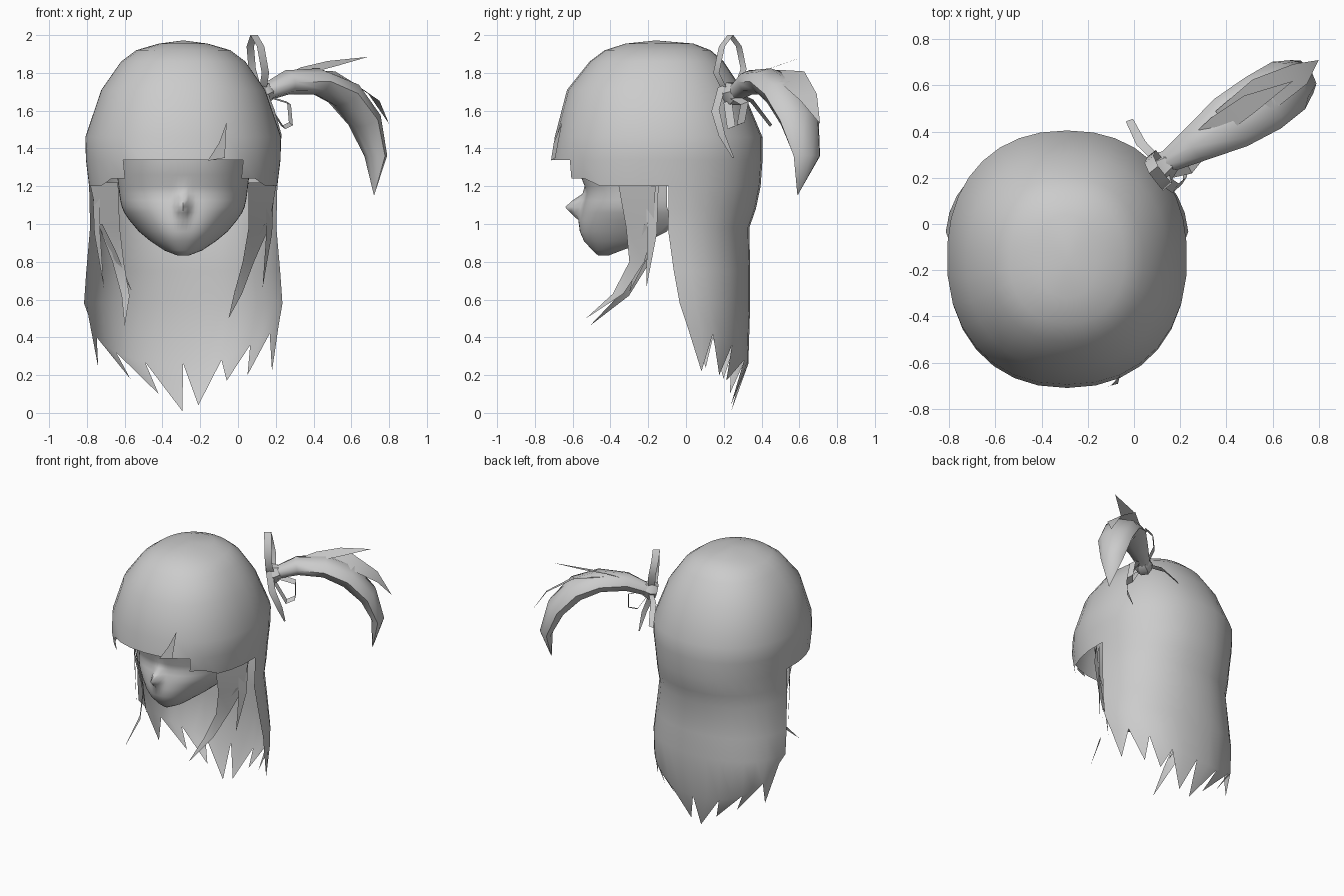
import bpy, bmesh, math
from mathutils import Vector

if "Cube" in bpy.data.objects:
    bpy.data.objects.remove(bpy.data.objects["Cube"])

CX = -0.29  # head centre line
grey = bpy.data.materials.new("soft_grey")
grey.diffuse_color = (0.6, 0.6, 0.6, 1)
grey.use_nodes = True
grey.node_tree.nodes["Principled BSDF"].inputs["Base Color"].default_value = grey.diffuse_color


def make(name, verts, faces, angle=50):
    me = bpy.data.meshes.new(name)
    me.from_pydata(verts, [], faces)
    bm = bmesh.new()
    bm.from_mesh(me)
    bmesh.ops.remove_doubles(bm, verts=bm.verts, dist=1e-4)
    bmesh.ops.recalc_face_normals(bm, faces=bm.faces)
    bm.to_mesh(me)
    bm.free()
    me.materials.append(grey)
    ob = bpy.data.objects.new(name, me)
    bpy.context.collection.objects.link(ob)
    bpy.ops.object.select_all(action='DESELECT')
    ob.select_set(True)
    bpy.context.view_layer.objects.active = ob
    bpy.ops.object.shade_smooth_by_angle(angle=math.radians(angle))
    return ob


def spow(v, p):
    return math.copysign(abs(v) ** p, v)


def oval(a, w, y0, ry, z, p=0.9):
    return (CX + w * spow(math.cos(a), p), y0 + ry * spow(math.sin(a), p), z)


def grid(rows, n):
    return [(r*n+i, r*n+i+1, (r+1)*n+i+1, (r+1)*n+i) for r in range(rows-1) for i in range(n-1)]


def ribbon(name, path, widths, side, mirror=False):
    """Flat strip along a path, widened along one direction."""
    for s, tag in (((1, "_right"), (-1, "_left")) if mirror else ((1, ""),)):
        d = Vector(side).normalized()
        verts = []
        for p, w in zip(path, widths):
            for k in (-.5, .5):
                v = Vector(p) + d * w * k
                verts.append((CX + s * v.x, v.y, v.z) if mirror else v)
        make(name + tag, verts, grid(len(path), 2))


# Hair: stacked ovals, fringe cut higher in front, back columns run on into long hair
B = 16  # back intervals, two per pointed lock
F = 16  # front intervals
angles = [math.radians(5 + 170*i/B) for i in range(B)] + [math.radians(175 + 190*i/F) for i in range(F)]
N = B + F
cap = [(1.955, .13, -.32, .04), (1.92, .25, -.43, .13), (1.86, .33, -.51, .2), (1.71, .435, -.63, .3),
       (1.46, .52, -.695, .405), (1.34, .517, -.71, .405), (1.2, .50, -.70, .395)]
verts = [(CX, -.16, 1.972)]
for z, w, yf, yb in cap:
    for a in angles:
        x, y, _ = oval(a, w, (yf+yb)/2, (yb-yf)/2, z)
        verts.append((x, y, z + (.04 if z == 1.2 and y < -.5 else 0)))
faces = [(0, 1+i, 1+(i+1) % N) for i in range(N)]
for r in range(len(cap)-1):
    for i in range(N):
        j = (i+1) % N
        f = (1+r*N+i, 1+r*N+j, 1+(r+1)*N+j, 1+(r+1)*N+i)
        mid = (Vector(verts[f[0]]) + Vector(verts[f[1]])) / 2
        if r == len(cap)-2 and mid.y < -.3 and abs(mid.x-CX) < .29:
            continue  # fringe opening
        faces.append(f)
notch = [.45, .42, .36, .28, .26, .27, .32, .4, .52]
tips = [(.18, .22), (.05, .2), (-.06, .17), (-.21, .04), (-.295, .01), (-.42, .1), (-.57, .18), (-.74, .24)]
back = [(1.08, .497, -.15, .37), (.98, .495, -.15, .335), (.75, .515, -.115, .34), (.58, .527, -.08, .34),
        (0, .505, -.03, .33)]
prev = 1 + (len(cap)-1)*N
for z, w, y0, yb in back:
    start = len(verts)
    for i in range(B+1):
        k = min(i//2, 7)
        zz = z or notch[k] + (notch[k+1]-notch[k])*(i/2-k)
        verts.append(oval(math.radians(5 + 170*i/B), w, y0, yb-y0, zz))
    faces += [(prev+i, prev+i+1, start+i+1, start+i) for i in range(B)]
    prev = start
for k, (x, z) in enumerate(tips):
    verts.append((x, .24*math.sqrt(1-((x-CX)/.5)**2), z))
    faces += [(prev+2*k+j, prev+2*k+j+1, len(verts)-1) for j in range(2)]
make("hair", verts, faces)

# Fringe lock
make("fringe_lock", [(-.16, -.715, 1.335), (-.07, -.692, 1.35), (-.06, -.655, 1.54), (-.10, -.70, 1.43)],
     [(0, 1, 2, 3)])

# Face: front half ovals narrowing to the chin, closed under the jaw, with a nose bump
K = 61
face = [(1.5, .36, -.58, -.1), (1.34, .355, -.575, -.1), (1.26, .35, -.56, -.1), (1.2, .343, -.535, -.1),
        (1.16, .338, -.53, -.1), (1.125, .333, -.54, -.1), (1.09, .325, -.55, -.1), (1.06, .312, -.555, -.09),
        (1.02, .285, -.562, -.08), (.96, .235, -.562, -.1), (.91, .175, -.54, -.2), (.86, .1, -.495, -.34),
        (.833, .03, -.465, -.41)]
verts = []
for z, w, yf, yb in face:
    for i in range(K):
        x, y, _ = oval(-math.pi*i/(K-1), w, yb, yb-yf, z, .87)
        y -= .09*math.exp(-((x-CX)/.032)**2 - ((z-1.09)/(.055 if z > 1.09 else .045))**2)
        verts.append((x, y, z))
faces = grid(len(face), K)
R = len(face)
faces += [(r*K, r*K+K-1, (r+1)*K+K-1, (r+1)*K) for r in range(8, R-1)]
faces.append(tuple((R-1)*K+i for i in range(K)))
make("face", verts, faces, 75)

# Side locks framing the face
ribbon("right_side_lock", [(.13, -.26, 1.22), (.11, -.245, .98), (.055, -.26, .8), (0, -.36, .63), (-.05, -.53, .5)],
       [.25, .18, .1, .07, 0], (.15, .2, 0))
ribbon("left_side_lock", [(-.71, -.26, 1.22), (-.68, -.235, .98), (-.635, -.23, .8), (-.595, -.33, .62), (-.6, -.51, .46)],
       [.25, .18, .1, .07, 0], (-.15, .2, 0))
ribbon("inner_lock", [(.44, -.2, 1.0), (.37, -.22, .85), (.27, -.3, .64)], [.05, .07, 0], (.1, .2, 0), True)
ribbon("outer_lock", [(.46, -.18, 1.2), (.455, -.18, .95), (.42, -.21, .66)], [.08, .06, 0], (.12, .2, 0), True)

# Side ponytail: tapered bent tube
H = Vector((-.57, .82, 0))
tail = [((.13, .26, 1.69), .045, .045), ((.26, .34, 1.75), .08, .065), ((.42, .44, 1.755), .125, .07),
        ((.56, .525, 1.69), .135, .08), ((.67, .6, 1.55), .125, .07), ((.73, .64, 1.36), .085, .045),
        ((.72, .59, 1.15), 0, 0)]
S = 8
verts = []
for n, (c, a, b) in enumerate(tail):
    run = Vector(tail[min(n+1, 6)][0]) - Vector(tail[max(n-1, 0)][0])
    up = run.cross(H).normalized()
    for i in range(S + 1):
        t = 2*math.pi*i/S
        verts.append(Vector(c) + H*a*math.cos(t) + up*b*math.sin(t))
make("ponytail", verts, grid(len(tail), S+1))
ribbon("ponytail_top_lock", [(.2, .3, 1.75), (.36, .42, 1.815), (.5, .52, 1.85), (.69, .62, 1.885)],
       [.05, .1, .09, 0], (-.57, .82, .3))
ribbon("ponytail_outer_lock", [(.38, .45, 1.8), (.56, .56, 1.78), (.72, .65, 1.67), (.8, .71, 1.53)],
       [.1, .17, .11, 0], (-.57, .82, .35))

# Ribbon bow: knot, two loops and two ends
knot = []
for t, r in ((-.045, .05), (0, .07), (.045, .05)):
    for i in range(7):
        a = 2*math.pi*i/6
        knot.append(Vector((.125, .25, 1.69)) + Vector((.8, .55, .25))*t
                    + H*r*math.cos(a) + Vector((-.2, -.14, .97))*r*math.sin(a))
make("bow_knot", knot, grid(3, 7))
ribbon("bow_upper_loop", [(.13, .21, 1.70), (.145, .16, 1.8), (.12, .19, 1.94), (.085, .235, 2.0),
                          (.065, .28, 1.94), (.075, .305, 1.82), (.11, .26, 1.7)], [.05]*7, (1, .8, 0))
ribbon("bow_lower_loop", [(.14, .24, 1.68), (.27, .31, 1.64), (.28, .29, 1.53), (.24, .24, 1.51), (.15, .22, 1.65)],
       [.05]*5, (-.4, .8, .3))
ribbon("bow_front_end", [(.13, .19, 1.73), (.18, .155, 1.6), (.22, .19, 1.47), (.22, .25, 1.35)],
       [.05, .05, .04, .01], (.5, .8, .2))
ribbon("bow_back_end", [(.11, .27, 1.69), (.03, .35, 1.65), (-.02, .45, 1.52)], [.04, .045, .035], (.8, .3, .3))
